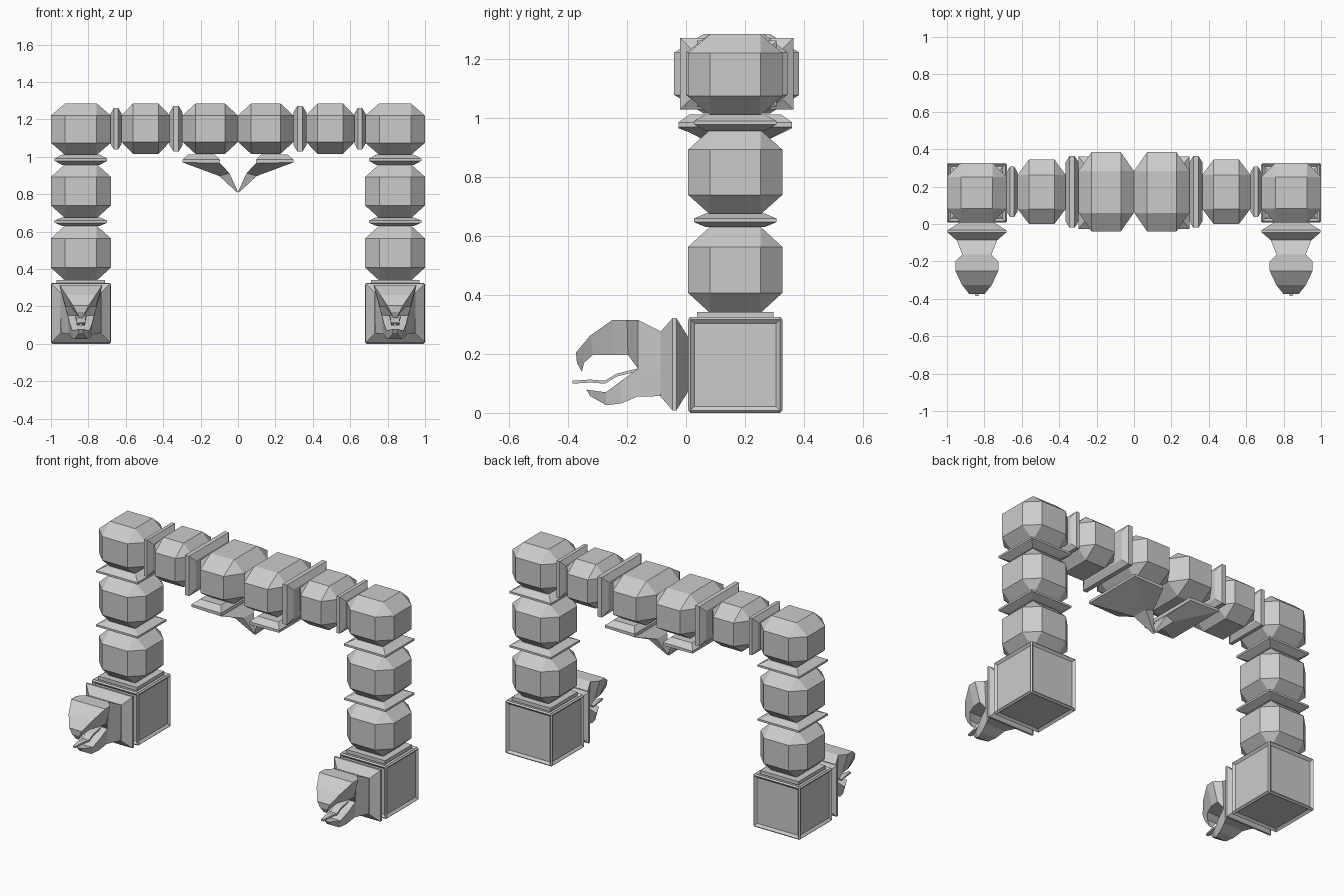
import bpy, bmesh
from mathutils import Vector

if "Cube" in bpy.data.objects:
    bpy.data.objects.remove(bpy.data.objects["Cube"])

YC = 0.167   # depth centre of the frame
PX = 0.84    # post centre in x


def finish(name, bm):
    bmesh.ops.recalc_face_normals(bm, faces=bm.faces)
    me = bpy.data.meshes.new(name)
    bm.to_mesh(me)
    bm.free()
    ob = bpy.data.objects.new(name, me)
    bpy.context.collection.objects.link(ob)
    return ob


def box(lo, hi, bevel=0.0):
    """Unit cube bevelled, then stretched between two corners."""
    bm = bmesh.new()
    bmesh.ops.create_cube(bm, size=1)
    if bevel:
        bmesh.ops.bevel(bm, geom=bm.edges[:], offset=bevel, segments=1,
                        affect='EDGES', profile=0.5)
    lo, hi = Vector(lo), Vector(hi)
    bmesh.ops.scale(bm, vec=hi - lo, verts=bm.verts)
    bmesh.ops.translate(bm, vec=(lo + hi) / 2, verts=bm.verts)
    return bm


def bead(name, lo, hi):
    return finish(name, box(lo, hi, 0.235))


def loft(name, rings):
    """Skin through equal-length rings of points, capped at both ends."""
    bm = bmesh.new()
    vs = [[bm.verts.new(p) for p in r] for r in rings]
    n = len(vs[0])
    for a, b in zip(vs, vs[1:]):
        for i in range(n):
            j = (i + 1) % n
            bm.faces.new((a[i], a[j], b[j], b[i]))
    bm.faces.new(vs[0])
    bm.faces.new(vs[-1])
    return finish(name, bm)


def plate(name, centre, axis, stations):
    """Rectangular rings (offset, half_u, half_v) along one axis."""
    u, v = [i for i in range(3) if i != axis]
    rings = []
    for d, hu, hv in stations:
        ring = []
        for su, sv in ((-1, -1), (1, -1), (1, 1), (-1, 1)):
            p = list(centre)
            p[axis] += d
            p[u] += su * hu
            p[v] += sv * hv
            ring.append(p)
        rings.append(ring)
    return loft(name, rings)


def spacer(name, centre, axis, half, edge, hu, hv, inset):
    return plate(name, centre, axis,
                 [(-half, hu - inset, hv - inset), (-edge, hu, hv),
                  (edge, hu, hv), (half, hu - inset, hv - inset)])


def side_loft(name, x, stations):
    """Head parts: each station is (y, z, half width) for top and bottom."""
    return loft(name, [[(x - tw, ty, tz), (x + tw, ty, tz),
                        (x + bw, by, bz), (x - bw, by, bz)]
                       for ty, tz, tw, by, bz, bw in stations])


def span(a, b, s):
    return min(a * s, b * s), max(a * s, b * s)


for s, tag in ((-1, "left"), (1, "right")):
    x = s * PX

    # Base block with recessed panels and a cap slab
    bm = box((x - .16, YC - .16, 0), (x + .16, YC + .16, .325), .025)
    panels = [f for f in bm.faces if f.calc_area() > .05]
    bmesh.ops.inset_individual(bm, faces=panels, thickness=.02, depth=-.012)
    finish(tag + "_base", bm)
    finish(tag + "_base_cap", box((x - .13, YC - .13, .32), (x + .13, YC + .13, .342)))

    # Post beads and spacers
    for i, (z0, z1) in enumerate(((.338, .632), (.672, .96), (1.01, 1.285))):
        bead(f"{tag}_post_bead_{i}", (x - .16, YC - .16, z0), (x + .16, YC + .16, z1))
    for i, (z, h) in enumerate(((.653, .023), (.984, .028))):
        spacer(f"{tag}_post_spacer_{i}", (x, YC, z), 2, h, .006, .14, .14, .04)

    # Beam beads and spacers
    for nm, a, b, hy in (("outer", .365, .622, .172), ("inner", .001, .296, .212)):
        x0, x1 = span(a, b, s)
        bead(f"{tag}_beam_bead_{nm}", (x0, .172 - hy, 1.015), (x1, .172 + hy, 1.285))
    spacer(tag + "_beam_spacer_small", (s * .652, .172, 1.15), 0, .029, .011, .135, .112, .03)
    spacer(tag + "_beam_spacer_large", (s * .331, .172, 1.15), 0, .035, .014, .192, .122, .035)

    # Hanging bracket: plate under the beam, tapering to the central spike
    sec = [(.265, .125, 1.012, 1.012, .155), (.297, .096, .985, .985, .193),
           (.297, .096, .97, .965, .193), (.10, .046, .897, .913, .05),
           (.004, .0, .808, .812, .006)]
    loft(tag + "_bracket", [[(s * xo, YC - hy, zo), (s * xi, YC - hy, zi),
                             (s * xi, YC + hy, zi), (s * xo, YC + hy, zo)]
                            for xo, xi, zo, zi, hy in sec])

    # Collar between base and beast head
    plate(tag + "_collar", (x, 0, .165), 1,
          [(.012, .085, .085), (-.033, .157, .157), (-.045, .157, .157), (-.086, .11, .11)])

    # Beast head: hooked upper jaw, lower jaw and wavy tongue
    side_loft(tag + "_upper_jaw", x, [
        (-.083, .275, .11, -.083, .15, .11),
        (-.163, .315, .078, -.163, .15, .07),
        (-.2, .315, .115, -.197, .197, .085),
        (-.25, .315, .115, -.25, .197, .08),
        (-.325, .262, .08, -.315, .197, .055),
        (-.373, .205, .042, -.346, .17, .03),
        (-.37, .17, .025, -.353, .139, .01)])
    side_loft(tag + "_lower_jaw", x, [
        (-.083, .15, .11, -.083, .057, .105),
        (-.163, .15, .07, -.165, .055, .065),
        (-.22, .108, .06, -.22, .032, .05),
        (-.272, .07, .045, -.27, .026, .035),
        (-.338, .079, .014, -.325, .057, .01)])
    side_loft(tag + "_tongue", x, [
        (y, z + .005, w, y, z - .005, w) for y, z, w in
        ((-.155, .148, .03), (-.235, .128, .025), (-.275, .104, .022),
         (-.325, .108, .018), (-.385, .104, .008))])
